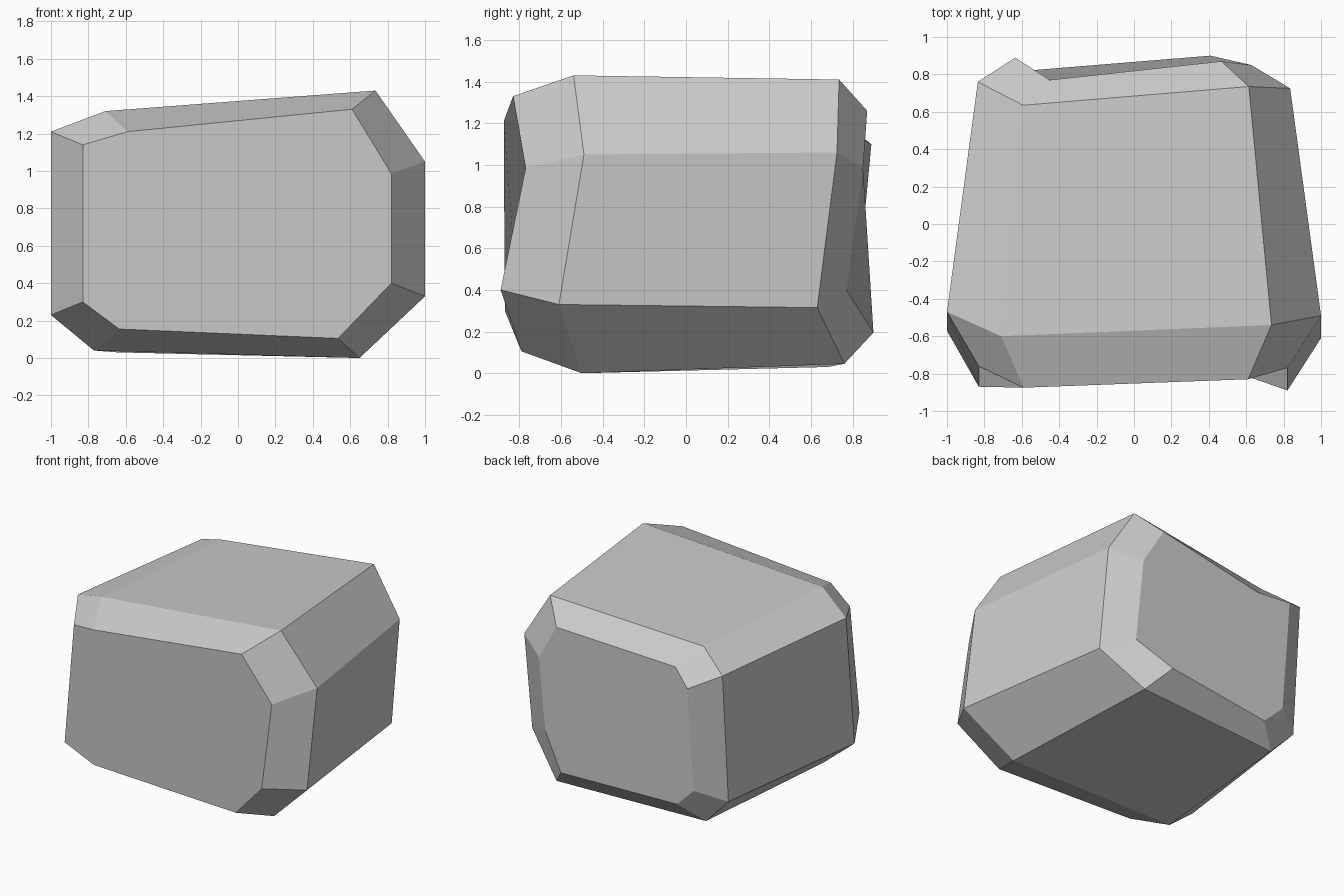
import bpy
import bmesh

default_cube = bpy.data.objects.get("Cube")
if default_cube:
    bpy.data.objects.remove(default_cube, do_unlink=True)

# Stone colour
stone = bpy.data.materials.new("stone_grey")
stone.use_nodes = True
colour = (0.6, 0.6, 0.6, 1.0)
stone.diffuse_color = colour
stone.node_tree.nodes["Principled BSDF"].inputs["Base Color"].default_value = colour

# Widths of the octagonal cross-sections, clockwise from the upper -x corner
outer_width = (-1, -.71, .735, 1, 1, .65, -.77, -1)
inner_width = (-.83, -.59, .61, .82, .82, .535, -.635, -.83)

# Sections from front to back: width profile, taper, depths, heights
sections = [
    (inner_width, 1,
     (-.76, -.875, -.83, -.77, -.89, -.79, -.8, -.87),
     (1.14, 1.21, 1.33, .985, .4, .105, .155, .3)),
    (outer_width, 1,
     (-.47, -.6, -.54, -.49, -.61, -.5, -.54, -.57),
     (1.21, 1.32, 1.43, 1.05, .33, 0, .04, .23)),
    (outer_width, .835,
     (.76, .635, .735, .725, .63, .76, .68, .69),
     (1.2, 1.31, 1.41, 1.06, .315, .045, .03, .23)),
    (inner_width, .765,
     (.89, .77, .87, .85, .77, .9, .8, .815),
     (1.1, 1.17, 1.26, .985, .4, .195, .16, .305)),
]


def add_section(bm, widths, taper, depths, heights):
    return [bm.verts.new((x * taper, y, z))
            for x, y, z in zip(widths, depths, heights)]


def bridge(bm, front, back):
    count = len(front)
    for i in range(count):
        j = (i + 1) % count
        bm.faces.new((front[i], front[j], back[j], back[i]))


# Rough block lofted through the sections, capped at both ends
bm = bmesh.new()
rings = [add_section(bm, *section) for section in sections]
for front, back in zip(rings, rings[1:]):
    bridge(bm, front, back)
bm.faces.new(rings[0])
bm.faces.new(rings[-1])
bmesh.ops.recalc_face_normals(bm, faces=bm.faces)

mesh = bpy.data.meshes.new("chamfered_rock")
bm.to_mesh(mesh)
bm.free()
mesh.materials.append(stone)
rock = bpy.data.objects.new("chamfered_rock", mesh)
bpy.context.collection.objects.link(rock)
